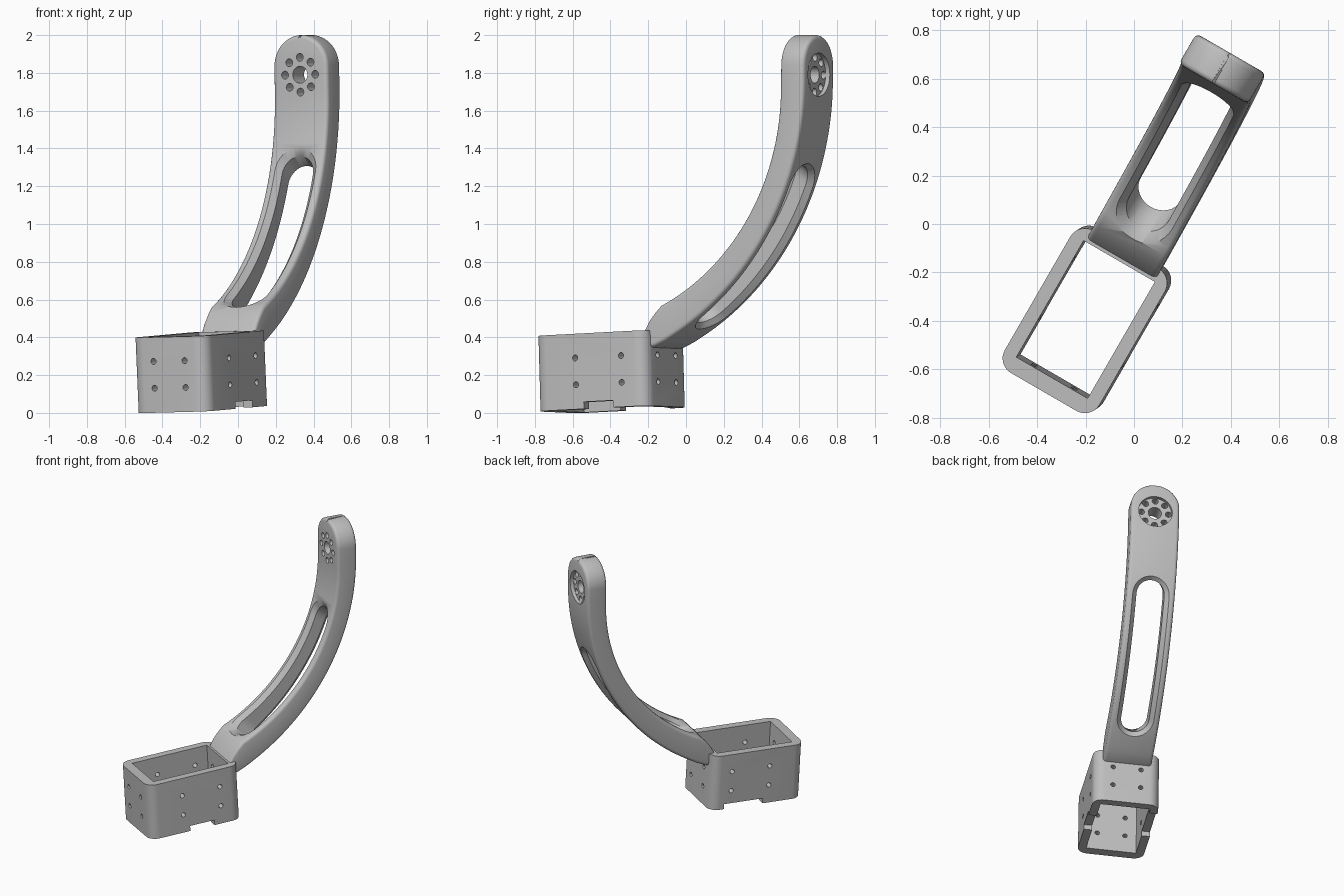
import bpy, bmesh, math
from mathutils import Matrix, Vector

if "Cube" in bpy.data.objects:
    bpy.data.objects.remove(bpy.data.objects["Cube"], do_unlink=True)

grey = bpy.data.materials.new("light_grey_plastic")
grey.use_nodes = True
grey.diffuse_color = (0.52, 0.52, 0.52, 1)
grey.node_tree.nodes["Principled BSDF"].inputs["Base Color"].default_value = grey.diffuse_color

MID = 0.036                      # sideways centre of bracket
HALF = 0.165                     # half width of the arm
ROLL = Matrix.Rotation(math.radians(-1.3), 4, 'Y')
PITCH = Matrix.Rotation(math.radians(2.6), 4, 'X')
YAW = Matrix.Rotation(math.radians(-30), 4, 'Z')


def loft(name, rings):
    """Skin a list of equal-length rings and cap both ends."""
    bm = bmesh.new()
    loops = [[bm.verts.new(p) for p in ring] for ring in rings]
    n = len(loops[0])
    for a, b in zip(loops, loops[1:]):
        for i in range(n):
            j = (i + 1) % n
            bm.faces.new((a[i], a[j], b[j], b[i]))
    bm.faces.new(loops[0])
    bm.faces.new(loops[-1])
    bmesh.ops.recalc_face_normals(bm, faces=bm.faces)
    mesh = bpy.data.meshes.new(name)
    bm.to_mesh(mesh)
    bm.free()
    mesh.materials.append(grey)
    obj = bpy.data.objects.new(name, mesh)
    bpy.context.collection.objects.link(obj)
    return obj


def prism(name, outline, axis, lo, hi):
    """Extrude a flat outline along the x, y or z axis."""
    place = {'x': lambda a, b, c: (c, a, b),
             'y': lambda a, b, c: (a, c, b),
             'z': lambda a, b, c: (a, b, c)}[axis]
    return loft(name, [[place(a, b, c) for a, b in outline] for c in (lo, hi)])


def circle(a, b, r, n=24):
    return [(a + r * math.cos(math.tau * i / n), b + r * math.sin(math.tau * i / n))
            for i in range(n)]


def rect(a0, a1, b0, b1):
    return [(a0, b0), (a1, b0), (a1, b1), (a0, b1)]


def carve(obj, cutters):
    for cutter in cutters:
        mod = obj.modifiers.new("carve", 'BOOLEAN')
        mod.operation, mod.solver, mod.object = 'DIFFERENCE', 'EXACT', cutter
    deps = bpy.context.evaluated_depsgraph_get()
    mesh = bpy.data.meshes.new_from_object(obj.evaluated_get(deps))
    obj.modifiers.clear()
    obj.data = mesh
    for cutter in cutters:
        bpy.data.objects.remove(cutter, do_unlink=True)


def finish(obj, matrix):
    obj.data.transform(matrix)
    bpy.ops.object.select_all(action='DESELECT')
    obj.select_set(True)
    bpy.context.view_layer.objects.active = obj
    bpy.ops.object.shade_smooth_by_angle(angle=math.radians(35))


# Socket box: rounded tube, open at top and bottom
X0, X1, Y0, Y1, Z0, WALL, R = MID - 0.228, MID + 0.224, -0.768, -0.088, 0.037, 0.056, 0.07
corners = [(X1 - R, Y1 - R, 0), (X0 + R, Y1 - R, 90), (X0 + R, Y0 + R, 180), (X1 - R, Y0 + R, 270)]
outline = []
for cx, cy, start in corners:
    for k in range(9):
        t = math.radians(start + 90 * k / 8)
        outline.append((cx + R * math.cos(t), cy + R * math.sin(t)))
box = prism("socket_box", outline, 'z', Z0, Z0 + 0.4)
cuts = [prism("opening", rect(X0 + WALL, X1 - WALL, Y0 + 0.068, Y1 - WALL), 'z', -1, 1)]

# Screw holes through all four walls, and bottom notches in the side walls
SIDE_Y = -0.378
for z in (Z0 + 0.13, Z0 + 0.272):
    for s in (-1, 1):
        cuts.append(prism("drill", circle(MID + s * 0.095, z, 0.016, 16), 'y', -1, 0.2))
        cuts.append(prism("drill", circle(SIDE_Y + s * 0.14, z, 0.016, 16), 'x', -1, 1))
cuts.append(prism("notch", rect(SIDE_Y - 0.095, SIDE_Y + 0.085, -1, Z0 + 0.037), 'x', MID, 1))
cuts.append(prism("notch", rect(SIDE_Y - 0.1, SIDE_Y + 0.187, -1, Z0 + 0.037), 'x', -1, MID))
carve(box, cuts)
finish(box, YAW @ PITCH @ ROLL)

# Curved arm: inner and outer faces follow two arcs (centre y, centre z, radius)
INNER = (-0.595, 1.70, 1.26)
OUTER = (-0.74, 1.75, 1.55)
FILLET, HEAD_TOP = 0.022, 1.835


def arc(shape, y_end, n=36):
    cy, cz, r = shape
    last = math.acos((y_end - cy) / r)
    return [(cy + r * math.cos(last * i / n), cz - r * math.sin(last * i / n))
            for i in range(n + 1)]


def arm_ring(inner, outer, turn=0.0):
    """Rounded rectangle from inner to outer face; turn sweeps it over the round head."""
    a, b = Vector((0, *inner)), Vector((0, *outer))
    step = (b - a).normalized()
    quarter = [math.pi / 2 * k / 4 for k in range(5)]
    edge = [(a + step * FILLET * (1 - math.cos(q)), FILLET * (1 - math.sin(q))) for q in quarter]
    edge += [(b - step * FILLET * (1 - math.cos(q)), FILLET * (1 - math.sin(q)))
             for q in reversed(quarter)]
    sides = []
    for sign, points in ((1, edge), (-1, edge[::-1])):
        for p, inset in points:
            r = HALF - inset
            sides.append(p + Vector((MID + sign * r * math.cos(turn), 0, r * math.sin(turn))))
    return sides


rings = [arm_ring((0.665, HEAD_TOP), (0.81, HEAD_TOP), math.radians(88 * i / 16))
         for i in range(16, -1, -1)]
rings += [arm_ring(a, b) for a, b in zip(arc(INNER, -0.05), arc(OUTER, 0.03))]

# Foot of the arm: slopes down onto the box wall
foot = [((-0.085, 0.528), (-0.02, 0.376)), ((-0.12, 0.485), (-0.08, 0.348)),
        ((-0.15, 0.43), (-0.135, 0.335))]
rings += [arm_ring(a, b) for a, b in foot]
arm = loft("curved_arm", rings)

# Long slot with chamfered rims that follow the curved faces
ALONG, THROUGH = Vector((0, 0.6, 0.8)), Vector((0, 0.8, -0.6))
LOW, HIGH = 0.535, 1.38


def slot_outline(r):
    turns = [math.pi * i / 16 for i in range(17)]
    steps = [i / 24 for i in range(1, 24)]
    points = [(MID + r * math.cos(t), HIGH + r * math.sin(t)) for t in turns]
    points += [(MID - r, HIGH + (LOW - HIGH) * k) for k in steps]
    points += [(MID - r * math.cos(t), LOW - r * math.sin(t)) for t in turns]
    return points + [(MID + r, LOW + (HIGH - LOW) * k) for k in steps]


def slot_ring(r, depth, shape=None):
    """Slot outline at a depth measured from a curved face, or from the origin plane."""
    ring = []
    for x, s in slot_outline(r):
        q = depth
        if shape:
            centre = Vector((0, shape[0], shape[1]))
            off = s - centre.dot(ALONG)
            q += centre.dot(THROUGH) + math.sqrt(shape[2] ** 2 - off ** 2)
        ring.append(Vector((x, 0, 0)) + ALONG * s + THROUGH * q)
    return ring


slot = loft("slot", [slot_ring(0.155, -0.75), slot_ring(0.155, -0.03, INNER),
                     slot_ring(0.095, 0.03, INNER), slot_ring(0.095, -0.03, OUTER),
                     slot_ring(0.155, 0.03, OUTER), slot_ring(0.155, 0.25)])

# Head: centre bore, ring of eight screw holes, round recess at the back
HEAD_Z = 1.79
cuts = [slot,
        prism("recess", circle(MID, HEAD_Z, 0.115, 40), 'y', 0.785, 1),
        prism("bore", circle(MID, HEAD_Z, 0.045), 'y', 0.5, 1)]
for x, z in circle(MID, HEAD_Z, 0.092, 8):
    cuts.append(prism("drill", circle(x, z, 0.021, 16), 'y', 0.5, 1))
carve(arm, cuts)
finish(arm, YAW @ ROLL)
